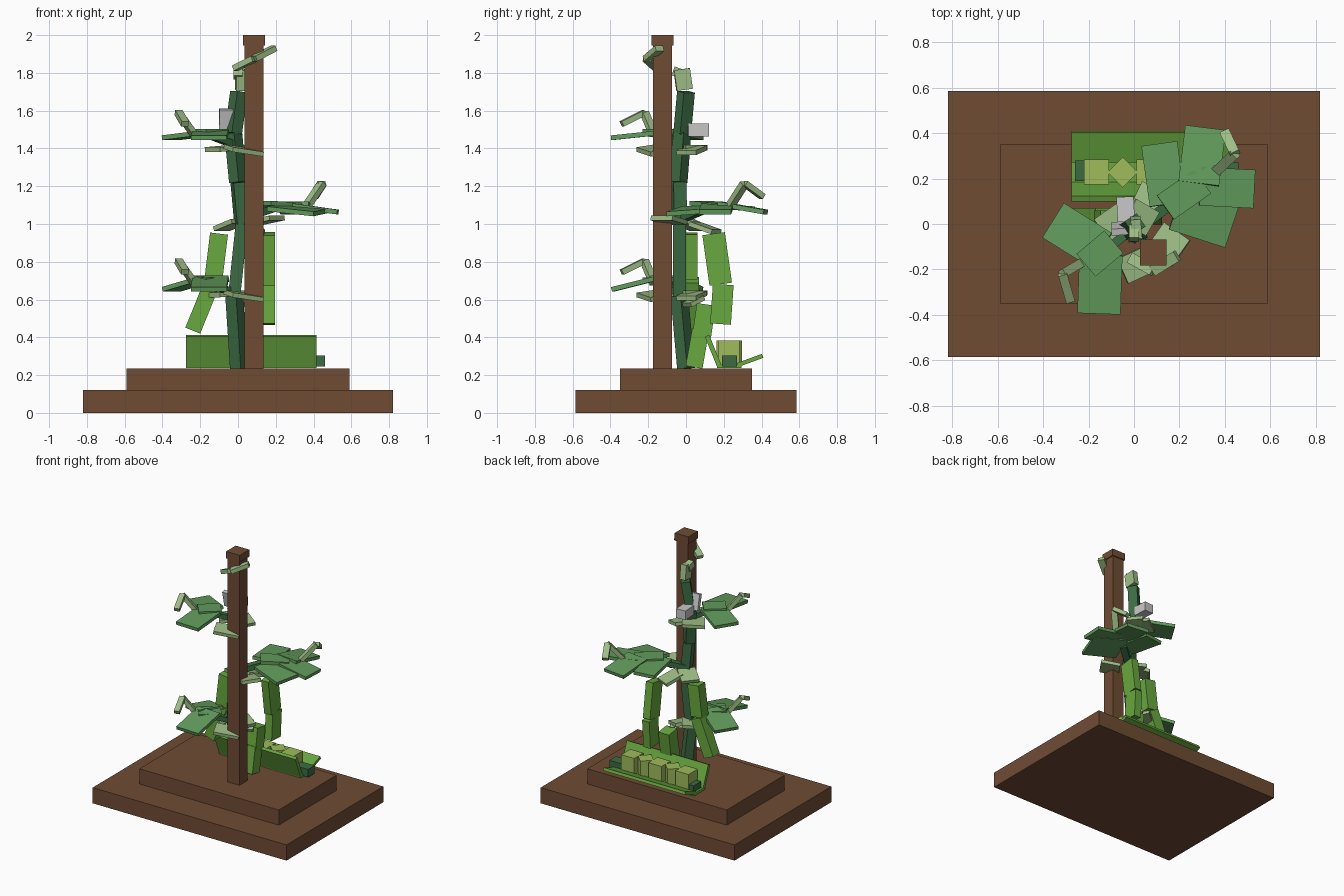
import bpy
from math import radians
from mathutils import Vector, Euler

cube = bpy.data.objects.get("Cube")
if cube:
    bpy.data.objects.remove(cube, do_unlink=True)


def material(name, hex_code):
    def linear(i):
        c = int(hex_code[i:i + 2], 16) / 255
        return c / 12.92 if c < 0.04 else ((c + 0.055) / 1.055) ** 2.4
    colour = (linear(0), linear(2), linear(4), 1)
    m = bpy.data.materials.new(name)
    m.use_nodes = True
    m.diffuse_color = colour
    m.node_tree.nodes["Principled BSDF"].inputs["Base Color"].default_value = colour
    return m


WOOD = material("brown wood", "704c34")
LEAF = material("leaf green", "629b5c")
PALE = material("pale green", "9dbd85")
STEM = material("dark stem green", "3c6b42")
POD = material("pod green", "69a83f")
PEA = material("pea yellow green", "a0bb5c")
PETAL = material("petal grey", "c8c8c8")


def box(name, centre, size, mat, rot=(0, 0, 0)):
    """Box with its tilt and yaw in degrees."""
    bpy.ops.mesh.primitive_cube_add(size=1, location=centre)
    ob = bpy.context.object
    ob.name = name
    ob.scale = size
    ob.rotation_euler = Euler([radians(a) for a in rot])
    ob.data.materials.append(mat)
    return ob


def beam(name, start, end, width, thick, mat):
    """Plank from start to end, width kept level, thickness upward."""
    a, b = Vector(start), Vector(end)
    ob = box(name, (a + b) / 2, ((b - a).length, width, thick), mat)
    side = Vector((0, 0, 1)).cross(b - a).normalized()
    x = (b - a).normalized()
    frame = ob.rotation_euler.to_matrix()
    frame.col[0], frame.col[1], frame.col[2] = x, side, x.cross(side)
    ob.rotation_euler = frame.to_euler()
    return ob


def chain(name, points, width, thick, mat):
    for i, (a, b) in enumerate(zip(points, points[1:])):
        beam(f"{name}_{i + 1}", a, b, width, thick, mat)


# Stepped base and post
box("base_lower", (0, 0, 0.06), (1.64, 1.17, 0.12), WOOD)
box("base_upper", (0, 0, 0.178), (1.18, 0.7, 0.116), WOOD)
box("post", (0.085, -0.125, 1.1), (0.1, 0.1, 1.73), WOOD)
box("post_cap", (0.085, -0.125, 1.973), (0.115, 0.115, 0.054), WOOD)

# Climbing stem
chain("stem", [(0.005, 0, 0.235), (-0.02, -0.035, 0.62), (0.02, -0.035, 1.0),
               (0.0, -0.04, 1.22), (-0.025, -0.02, 1.48), (0.005, 0.0, 1.7)],
      0.07, 0.065, STEM)

# Curling tip that wraps the post
box("tip_base", (0.01, -0.015, 1.765), (0.045, 0.085, 0.11), PALE, (8, 0, 5))
box("tip_bend", (0.0, -0.04, 1.8), (0.045, 0.06, 0.05), PALE, (-20, 0, 0))
chain("tip", [(-0.015, -0.15, 1.825), (0.085, -0.205, 1.875), (0.19, -0.14, 1.93)],
      0.05, 0.03, PALE)

# Left leaf clusters, one high and one low
for level, z, pitch in (("upper", 1.47, 6), ("lower", 0.685, 14)):
    box(f"{level}_leaf_front", (-0.15, -0.265, z), (0.19, 0.26, 0.025), LEAF, (pitch, 0, -2))
    box(f"{level}_leaf_side", (-0.25, -0.05, z), (0.25, 0.18, 0.025), LEAF, (0, -pitch, -32))
    box(f"{level}_leaf_inner", (-0.15, -0.13, z + 0.02), (0.16, 0.13, 0.025), LEAF, (0, 0, 40))
    beam(f"{level}_stalk", (-0.02, -0.03, z - 0.05), (-0.15, -0.14, z), 0.04, 0.035, STEM)
    chain(f"{level}_tendril", [(-0.23, -0.17, z), (-0.315, -0.22, z + 0.12),
                               (-0.28, -0.34, z + 0.06)], 0.04, 0.03, PALE)

# Right leaf cluster
box("right_leaf_back", (0.13, 0.22, 1.09), (0.16, 0.27, 0.025), LEAF, (-4, 0, 8))
box("right_leaf_far", (0.3, 0.3, 1.085), (0.18, 0.25, 0.025), LEAF, (-10, 0, -7))
box("right_leaf_tip", (0.41, 0.16, 1.08), (0.24, 0.17, 0.025), LEAF, (0, 8, -3))
box("right_leaf_near", (0.315, 0.05, 1.075), (0.26, 0.24, 0.025), LEAF, (4, 6, -18))
box("right_leaf_inner", (0.22, 0.13, 1.105), (0.2, 0.13, 0.025), LEAF, (0, 3, 35))
beam("right_stalk", (0.02, -0.02, 1.03), (0.2, 0.12, 1.09), 0.05, 0.04, STEM)
chain("right_tendril", [(0.36, 0.23, 1.09), (0.445, 0.31, 1.215), (0.4, 0.405, 1.145)],
      0.045, 0.03, PALE)

# Pale leaflets around each joint
for joint, z in (("upper", 1.4), ("lower", 0.63)):
    box(f"{joint}_leaflet_front", (0.03, -0.17, z - 0.01), (0.18, 0.12, 0.025), PALE, (8, 8, 25))
    box(f"{joint}_leaflet_left", (-0.07, 0.01, z), (0.16, 0.14, 0.025), PALE, (0, -4, 35))
    box(f"{joint}_leaflet_back", (0.03, 0.03, z - 0.01), (0.12, 0.12, 0.025), PALE, (0, 12, -30))
box("middle_leaflet_right", (0.15, -0.09, 1.02), (0.14, 0.14, 0.025), PALE, (0, -10, -35))
box("middle_leaflet_left", (-0.04, 0.03, 0.995), (0.13, 0.13, 0.025), PALE, (0, -18, -40))
box("middle_leaflet_back", (0.06, 0.1, 0.98), (0.12, 0.14, 0.025), PALE, (-18, 0, -25))

# Flower
box("flower_back", (-0.06, -0.02, 1.55), (0.08, 0.03, 0.12), PETAL, (14, 0, 4))
box("flower_centre", (-0.037, 0.065, 1.497), (0.076, 0.11, 0.07), PETAL, (0, 0, 3))

# Hanging pods, each of two segments
box("left_pod_upper", (-0.115, 0.02, 0.83), (0.095, 0.08, 0.24), POD, (0, 7, 0))
box("left_pod_lower", (-0.185, 0.03, 0.57), (0.085, 0.08, 0.29), POD, (0, 22, 0))
box("right_pod_upper", (0.165, 0.165, 0.815), (0.06, 0.12, 0.27), POD, (8, 0, 0))
box("right_pod_lower", (0.165, 0.19, 0.575), (0.06, 0.11, 0.21), POD, (-4, 0, 0))
box("small_pod_upper", (0.08, 0.095, 0.49), (0.09, 0.1, 0.17), POD, (-8, 0, 0))
box("small_pod_lower", (0.08, 0.06, 0.34), (0.085, 0.09, 0.2), POD, (-10, 0, 0))
box("small_pod_cap", (0.05, 0.04, 0.59), (0.09, 0.09, 0.025), PALE, (25, 0, 30))

# Open pod on the base, with peas
box("open_pod_front", (0.07, 0.145, 0.325), (0.69, 0.025, 0.18), POD, (22, 0, 0))
box("open_pod_bottom", (0.07, 0.23, 0.247), (0.69, 0.13, 0.02), POD)
box("open_pod_back", (0.07, 0.34, 0.278), (0.69, 0.14, 0.022), POD, (20, 0, 0))
box("open_pod_stalk", (0.4, 0.23, 0.275), (0.12, 0.08, 0.06), STEM)
box("open_pod_end", (-0.23, 0.235, 0.275), (0.06, 0.09, 0.06), STEM)
for i in range(5):
    turned = i % 2
    width = 0.095 if turned else 0.11
    box(f"pea_{i + 1}", (-0.165 + i * 0.115, 0.228, 0.32), (width, width, 0.125), PEA,
        (0, 0, 45 * turned))
